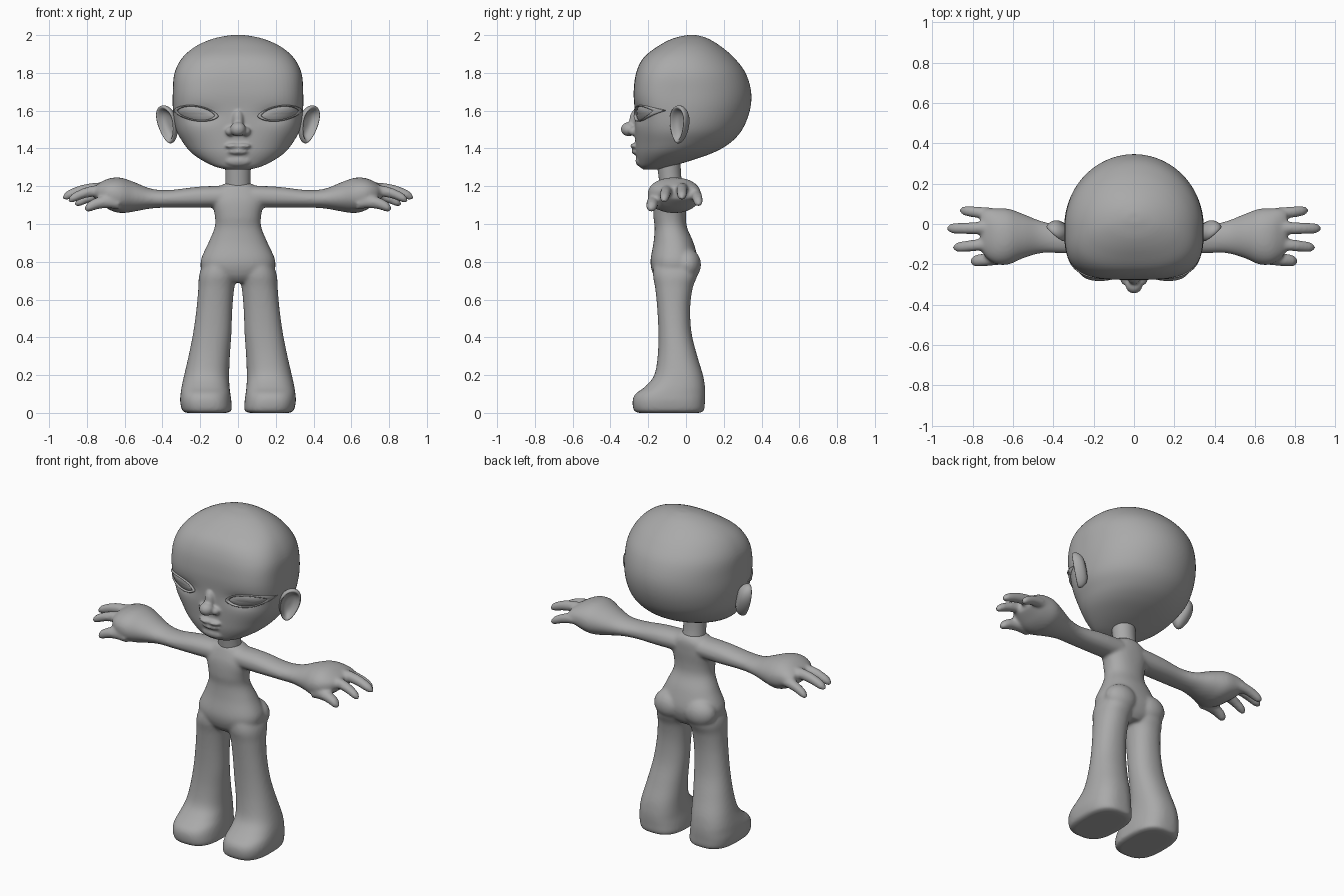
import bpy, bmesh, math
from mathutils import Vector, Matrix
from mathutils.bvhtree import BVHTree

cube = bpy.data.objects.get("Cube")
if cube:
    bpy.data.objects.remove(cube)

clay = bpy.data.materials.new("clay_grey")
clay.use_nodes = True
clay.diffuse_color = (0.4, 0.4, 0.4, 1)
clay.node_tree.nodes["Principled BSDF"].inputs["Base Color"].default_value = (0.4, 0.4, 0.4, 1)


def spline(rows, steps=5):
    """Resample rows of numbers with a Catmull-Rom curve."""
    out = []
    for i in range(len(rows) - 1):
        quad = [rows[max(i - 1, 0)], rows[i], rows[i + 1], rows[min(i + 2, len(rows) - 1)]]
        for s in range(steps):
            t = s / steps
            out.append([b + t / 2 * (c - a + t * (2 * a - 5 * b + 4 * c - d + t * (3 * (b - c) + d - a)))
                        for a, b, c, d in zip(*quad)])
    return out + [list(rows[-1])]


def loft(bm, rows, axis="Z", back=None, split=0.5, sides=48):
    """Skin rows of (t, u min, u max, v min, v max, squareness)."""
    rings = []
    for t, u0, u1, v0, v1, n in spline(rows):
        cu, cv, ring = (u0 + u1) / 2, v0 + (v1 - v0) * split, []
        for k in range(sides):
            a = math.tau * k / sides
            c, s = math.cos(a), math.sin(a)
            p = back if back and s > 0 else n
            r = (abs(c) ** p + abs(s) ** p) ** (-1 / p)
            u = cu + (u1 - u0) / 2 * r * c
            v = cv + (v1 - cv if s > 0 else cv - v0) * r * s
            ring.append(bm.verts.new((u, v, t) if axis == "Z" else (t, u, v)))
        rings.append(ring)
    skin(bm, rings)


def skin(bm, rings):
    for lo, hi in zip(rings, rings[1:]):
        for k in range(len(lo)):
            bm.faces.new((lo[k - 1], lo[k], hi[k], hi[k - 1]))
    bm.faces.new(rings[0][::-1])
    bm.faces.new(rings[-1])


def ball(bm, centre, size):
    m = Matrix.Translation(centre) @ Matrix.Diagonal((*size, 1))
    bmesh.ops.create_uvsphere(bm, u_segments=24, v_segments=16, radius=1, matrix=m)


def finger(bm, start, end, r):
    rows = []
    for f, k in ((0, 1), (0.3, 1), (0.6, 0.95), (0.85, 0.85), (0.95, 0.6), (1, 0.15)):
        x, y, z = Vector(start).lerp(Vector(end), f)
        z += 0.02 * math.sin(f * math.pi)
        rows.append((x, y - r * k, y + r * k, z - r * k, z + r * k, 2))
    loft(bm, rows, "X", sides=16)


def mirrored(bm):
    twin = bmesh.ops.duplicate(bm, geom=bm.verts[:] + bm.edges[:] + bm.faces[:])["geom"]
    for v in twin:
        if isinstance(v, bmesh.types.BMVert):
            v.co.x *= -1


def finish(bm, name, voxel=0, rounds=0):
    bmesh.ops.recalc_face_normals(bm, faces=bm.faces)
    mesh = bpy.data.meshes.new(name)
    bm.to_mesh(mesh)
    bm.free()
    obj = bpy.data.objects.new(name, mesh)
    bpy.context.collection.objects.link(obj)
    mesh.materials.append(clay)
    mesh.shade_smooth()
    if voxel:
        fuse = obj.modifiers.new("fuse", "REMESH")
        fuse.mode, fuse.voxel_size, fuse.use_smooth_shade = "VOXEL", voxel, True
        relax = obj.modifiers.new("relax", "SMOOTH")
        relax.factor, relax.iterations = 0.5, rounds
    return obj


# Body: legs, arms and hands on one side, mirrored, then the torso
body = bmesh.new()
loft(body, [(0, .06, .27, -.25, .07, 2.8), (.012, .035, .295, -.275, .095, 2.8),
            (.06, .035, .306, -.283, .1, 2.7), (.1, .04, .304, -.268, .102, 2.6),
            (.14, .045, .298, -.215, .1, 2.5), (.2, .047, .285, -.168, .09, 2.3),
            (.3, .043, .262, -.15, .06, 2.2), (.42, .035, .238, -.146, .03, 2.2),
            (.55, .03, .22, -.152, .022, 2.2), (.66, .02, .21, -.163, .035, 2.2),
            (.74, .005, .203, -.175, .06, 2.2), (.84, .01, .16, -.16, .03, 2)])
loft(body, [(0, -.15, 0, 1.09, 1.205, 2.2), (.2, -.148, 0, 1.087, 1.198, 2.2),
            (.36, -.145, -.005, 1.087, 1.18, 2.1), (.46, -.145, .015, 1.082, 1.187, 2),
            (.55, -.17, .05, 1.066, 1.222, 2), (.62, -.2, .075, 1.058, 1.245, 2.1),
            (.68, -.2, .078, 1.075, 1.242, 2.2), (.73, -.17, .075, 1.11, 1.22, 2.3),
            (.76, -.13, .06, 1.135, 1.2, 2.2)], "X")
finger(body, (.66, .045, 1.15), (.865, .068, 1.105), .03)
finger(body, (.68, -.02, 1.185), (.93, -.022, 1.14), .031)
finger(body, (.68, -.095, 1.175), (.9, -.117, 1.125), .03)
finger(body, (.63, -.165, 1.11), (.812, -.185, 1.08), .034)
ball(body, (.1, .005, .785), (.1, .075, .085))
mirrored(body)
loft(body, [(.69, -.08, .08, -.14, .02, 2), (.73, -.17, .17, -.172, .05, 2.3),
            (.8, -.198, .198, -.188, .065, 2.3), (.9, -.157, .157, -.172, .04, 2.2),
            (.98, -.124, .124, -.166, .006, 2.2), (1.04, -.122, .122, -.172, 0, 2.3),
            (1.12, -.135, .135, -.168, .005, 2.4), (1.18, -.12, .12, -.15, .005, 2.2),
            (1.215, -.07, .07, -.135, -.01, 2)])
finish(body, "body", .009, 8)

# Neck
neck = bmesh.new()
loft(neck, [(1.17, -.068, .068, -.135, -.01, 2), (1.25, -.066, .066, -.145, -.025, 2),
            (1.36, -.072, .072, -.16, -.03, 2)])
finish(neck, "neck")

# Head shell with shallow eye sockets
head = bmesh.new()
loft(head, [(1.288, -.06, .06, -.225, -.15, 2), (1.305, -.125, .125, -.246, -.08, 2),
            (1.34, -.195, .195, -.258, .04, 2.1), (1.38, -.25, .25, -.266, .15, 2.2),
            (1.43, -.29, .29, -.268, .235, 2.4), (1.5, -.328, .328, -.27, .298, 2.7),
            (1.6, -.344, .344, -.272, .338, 3.2), (1.7, -.345, .345, -.277, .345, 3.4),
            (1.8, -.336, .336, -.264, .315, 3.1), (1.88, -.295, .295, -.225, .255, 2.7),
            (1.94, -.225, .225, -.15, .185, 2.3), (1.98, -.135, .135, -.075, .12, 2),
            (1.998, -.05, .05, -.005, .065, 2), (2, -.01, .01, .02, .04, 2)],
     back=2, split=.42, sides=96)
for v in head.verts:
    if v.co.y < -.1:
        dx, dz = (abs(v.co.x) - .2) / .09, (v.co.z - 1.575) / .04
        v.co.y += .02 * math.exp(-dx * dx - dz * dz)
surface = BVHTree.FromBMesh(head)

# Nose, lips and chin blended into the head
ball(head, (0, -.303, 1.502), (.042, .042, .038))
ball(head, (0, -.27, 1.545), (.03, .03, .06))
for side in (1, -1):
    ball(head, (side * .042, -.276, 1.49), (.025, .028, .024))
    ball(head, (side * .026, -.27, 1.413), (.042, .025, .015))
ball(head, (0, -.264, 1.383), (.055, .024, .016))
ball(head, (0, -.245, 1.335), (.07, .022, .03))
finish(head, "head", .007, 6)


def eye_point(angle, scale, lift):
    c, s = math.cos(angle) * scale, math.sin(angle) * abs(math.sin(angle)) ** .3 * scale
    x, z = .222 + .108 * c, 1.586 + .014 * c + .038 * s
    hit = surface.ray_cast(Vector((x, -1, z)), Vector((0, 1, 0)))[0]
    return Vector((x, (hit.y if hit else -.2) - lift, z))


# Eyes: domed almonds, and lids that frame them
eyes, lids = bmesh.new(), bmesh.new()
angles = [math.tau * k / 40 for k in range(40)]
skin(eyes, [[eyes.verts.new(eye_point(a, s, .018 * (1 - s * s))) for a in angles]
            for s in (1, .85, .65, .45, .25, .05)])
loops = []
for k in range(9):
    q = math.tau * k / 8
    loops.append([lids.verts.new(eye_point(a, 1 + .1 * math.cos(q), .006 + .01 * math.sin(q)))
                  for a in angles])
for lo, hi in zip(loops, loops[1:]):
    for k in range(40):
        lids.faces.new((lo[k - 1], lo[k], hi[k], hi[k - 1]))
bmesh.ops.remove_doubles(lids, verts=lids.verts, dist=.0001)
for part, name in ((eyes, "eyes"), (lids, "eyelids")):
    mirrored(part)
    finish(part, name)

# Ears: egg-shaped cups that flare outward and back
ears = bmesh.new()
out, up = Vector((.75, .66, 0)), Vector((.2, 0, .98))
facing = Vector((.66, -.75, -.1))
rings = []
for s, depth in ((.4, -.045), (.75, -.035), (.95, -.015), (1.02, .005), (.97, .02),
                 (.86, .02), (.76, .005), (.6, -.012), (.3, -.018), (.05, -.018)):
    ring = []
    for a in angles:
        wide = .058 * (1 + .25 * math.sin(a))
        p = out * math.cos(a) * wide * s + up * math.sin(a) * .103 * s + facing * depth
        ring.append(ears.verts.new(p + Vector((.372, -.035, 1.528))))
    rings.append(ring)
skin(ears, rings)
mirrored(ears)
for obj in (finish(ears, "ears"),):
    obj.modifiers.new("soften", "SUBSURF").levels = 1
